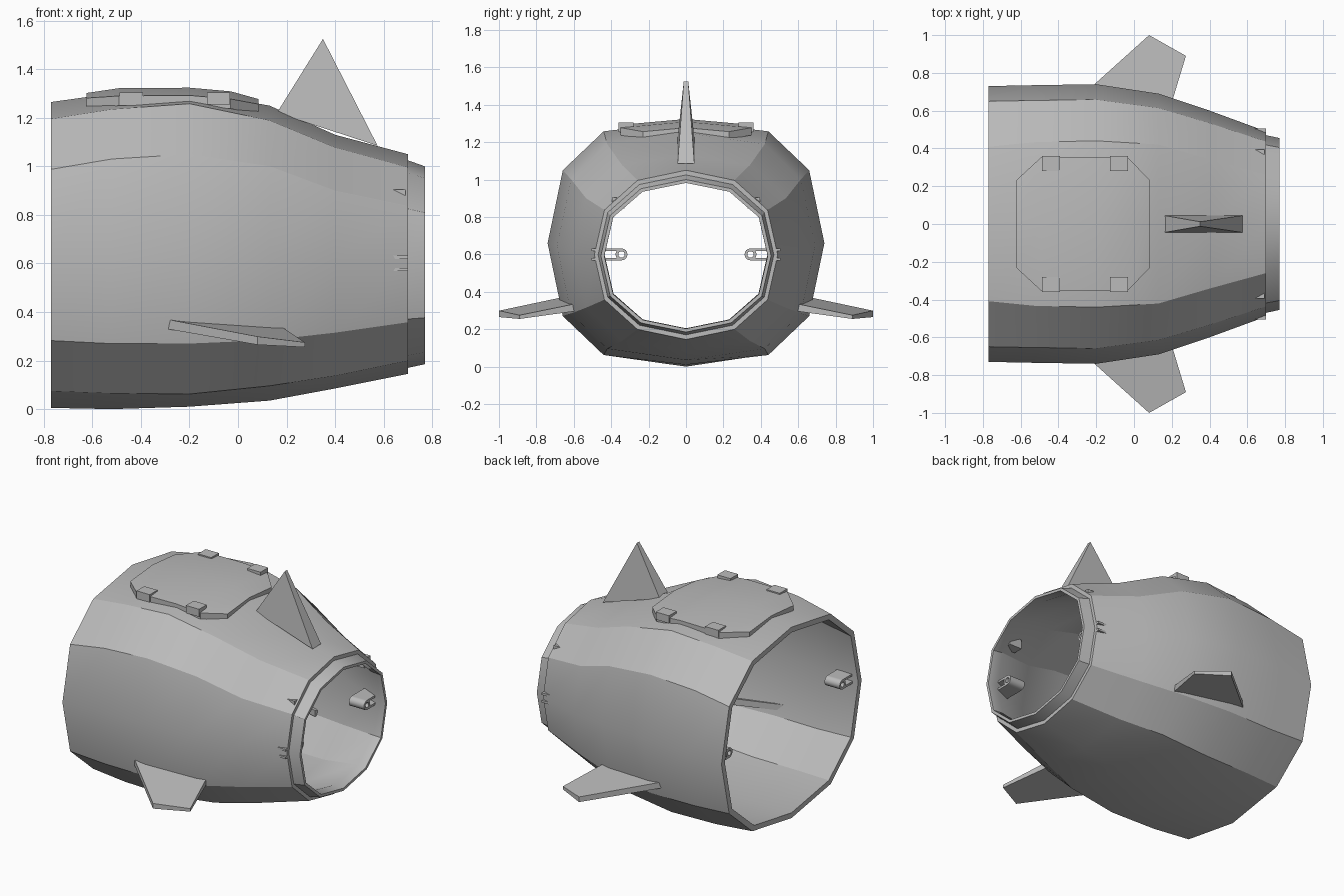
import bpy, bmesh, math
from mathutils import Vector

cube = bpy.data.objects.get("Cube")
if cube:
    bpy.data.objects.remove(cube, do_unlink=True)

grey = bpy.data.materials.new("hull_grey")
grey.use_nodes = True
grey.diffuse_color = (0.5, 0.5, 0.5, 1)
grey.node_tree.nodes["Principled BSDF"].inputs["Base Color"].default_value = (0.5, 0.5, 0.5, 1)


def finish(name, bm, smooth=None):
    """Turn a bmesh into a named, coloured object."""
    bmesh.ops.recalc_face_normals(bm, faces=bm.faces)
    mesh = bpy.data.meshes.new(name)
    bm.to_mesh(mesh)
    bm.free()
    mesh.materials.append(grey)
    obj = bpy.data.objects.new(name, mesh)
    bpy.context.collection.objects.link(obj)
    if smooth:
        bpy.ops.object.select_all(action='DESELECT')
        obj.select_set(True)
        bpy.context.view_layer.objects.active = obj
        bpy.ops.object.shade_smooth_by_angle(angle=math.radians(smooth))
    return obj


def loft(name, loops, close=False, smooth=None):
    """Skin equal-length loops; cap the ends, or join last to first."""
    bm = bmesh.new()
    rows = [[bm.verts.new(p) for p in loop] for loop in loops]
    pairs = list(zip(rows, rows[1:]))
    if close:
        pairs.append((rows[-1], rows[0]))
    else:
        bm.faces.new(rows[0])
        bm.faces.new(rows[-1])
    n = len(rows[0])
    for a, b in pairs:
        for i in range(n):
            j = (i + 1) % n
            bm.faces.new((a[i], a[j], b[j], b[i]))
    return finish(name, bm, smooth)


def box(name, lo, hi):
    (x0, y0, z0), (x1, y1, z1) = lo, hi
    corners = ((x0, y0), (x1, y0), (x1, y1), (x0, y1))
    return loft(name, [[(x, y, z) for x, y in corners] for z in (z0, z1)])


# Hull: twelve-sided hollow shell, with a stepped lip at the narrow end
def section(x, top, bottom, side, y_in, z_high, z_mid, inset=0):
    mid, h, w = (top + bottom) / 2, (top - bottom) / 2 - inset, side - inset
    quarter = [(0, 1), (y_in, z_high), (0.89, z_mid), (1, 0)]
    half = quarter + [(y, -z) for y, z in quarter[-2::-1]]
    full = half + [(-y, z) for y, z in half[-2:0:-1]]
    return [(x, y * w, mid + z * h) for y, z in full]


stations = [
    (-0.77, 1.265, 0.005, 0.73, 0.56, 0.89, 0.56),
    (-0.52, 1.30, 0.0, 0.735, 0.59, 0.90, 0.585),
    (-0.20, 1.31, 0.01, 0.74, 0.595, 0.92, 0.60),
    (0.13, 1.25, 0.035, 0.69, 0.61, 0.90, 0.59),
    (0.40, 1.13, 0.085, 0.60, 0.57, 0.90, 0.56),
    (0.70, 1.05, 0.145, 0.49, 0.53, 0.88, 0.53),
]
lip = [
    (0.70, 1.025, 0.17, 0.47, 0.53, 0.88, 0.53),
    (0.77, 1.00, 0.185, 0.455, 0.53, 0.88, 0.53),
]
rings = [section(*s) for s in stations + lip]
rings.append(section(*lip[1], inset=0.018))
rings += [section(*s, inset=0.035) for s in [lip[0]] + stations[-2::-1]]
loft("hull", rings, close=True, smooth=30)

# Top fin: wedge narrowing to a short ridge
loft("top_fin", [
    [(0.16, s * 0.045, 1.22), (0.575, s * 0.045, 1.085), (0.35, s * 0.012, 1.525)]
    for s in (-1, 1)])

# Side fins: swept, drooping plates let into the hull
for s, side in ((1, "left"), (-1, "right")):
    root_front, root_back = Vector((-0.265, 0.69, 0.345)), Vector((0.19, 0.61, 0.313))
    tip_front, tip_back = Vector((0.08, 1.0, 0.282)), Vector((0.275, 0.89, 0.265))
    inner = [root_front + (root_front - tip_front) * 0.12,
             root_back + (root_back - tip_back) * 0.2]
    outline = [(inner[0], 0.02), (tip_front, 0.017), (tip_back, 0.01), (inner[1], 0.021)]
    loft(side + "_fin", [[(p.x, s * p.y, p.z + k * t) for p, t in outline] for k in (-1, 1)])

# Hatch: eight-sided plate with a shallow ridge
columns = [(-0.625, 0.23, 1.302), (-0.49, 0.355, 1.322),
           (-0.2, 0.353, 1.324), (-0.03, 0.35, 1.309), (0.085, 0.23, 1.277)]
loft("hatch", [
    [(x, -w, z - 0.09 * w), (x, 0, z), (x, w, z - 0.09 * w),
     (x, w, z - 0.09 * w - 0.04), (x, 0, z - 0.04), (x, -w, z - 0.09 * w - 0.04)]
    for x, w, z in columns], smooth=25)

# Hatch clamps
for x in (-0.44, -0.08):
    for y in (-0.32, 0.32):
        box("hatch_clamp", (x - 0.048, y - 0.04, 1.255), (x + 0.048, y + 0.04, 1.305))

# Stop blocks inside the narrow end
for s in (-1, 1):
    box("stop_block", (0.60, s * 0.33, 0.845), (0.69, s * 0.395, 0.905))


# Hinge brackets: a tube held by two straps, inside both ends
def bracket(x0, x1, y_eye, y_wall, z, s):
    def circle(x, r):
        return [(x, s * y_eye + r * math.cos(a), z + r * math.sin(a))
                for a in (math.tau * i / 16 for i in range(16))]
    loft("bracket_eye", [circle(x0, 0.032), circle(x1, 0.032),
                         circle(x1, 0.017), circle(x0, 0.017)], close=True, smooth=40)
    for k in (-1, 1):
        box("bracket_strap", (x0, s * y_eye, z + k * 0.018), (x1, s * y_wall, z + k * 0.032))


for s in (-1, 1):
    bracket(0.59, 0.70, 0.345, 0.505, 0.60, s)
    bracket(-0.73, -0.62, 0.59, 0.72, 0.65, s)
